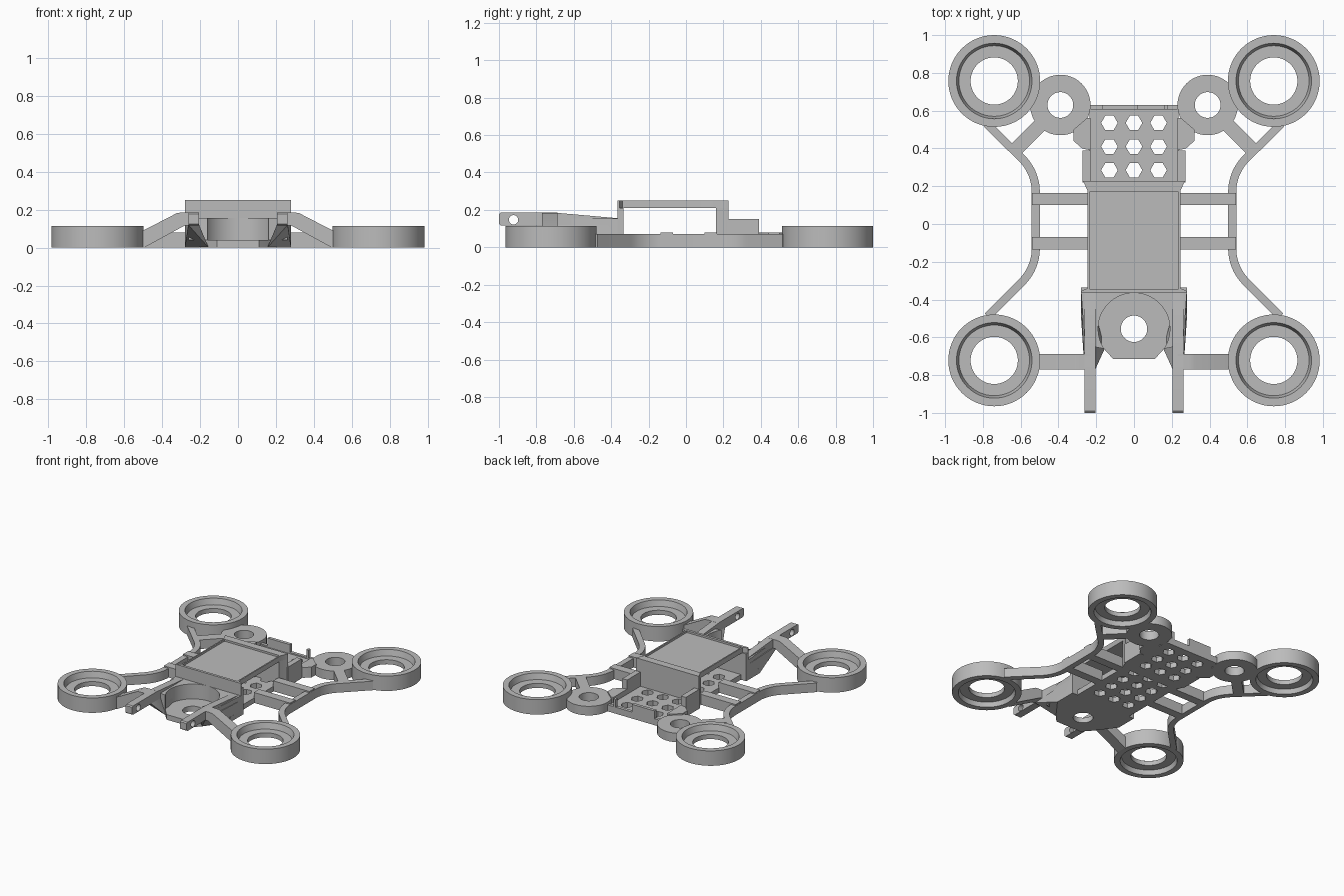
import bpy, bmesh, math
from mathutils import Vector

if "Cube" in bpy.data.objects:
    bpy.data.objects.remove(bpy.data.objects["Cube"], do_unlink=True)

grey = bpy.data.materials.new("plain grey")
grey.use_nodes = True
grey.diffuse_color = (0.5, 0.5, 0.5, 1)
grey.node_tree.nodes["Principled BSDF"].inputs["Base Color"].default_value = (0.5, 0.5, 0.5, 1)


def finish(name, bm):
    """Turn a bmesh into a named, shaded object."""
    bmesh.ops.remove_doubles(bm, verts=bm.verts, dist=0.0001)
    bmesh.ops.recalc_face_normals(bm, faces=bm.faces)
    mesh = bpy.data.meshes.new(name)
    bm.to_mesh(mesh)
    bm.free()
    mesh.materials.append(grey)
    obj = bpy.data.objects.new(name, mesh)
    bpy.context.collection.objects.link(obj)
    bpy.ops.object.select_all(action='DESELECT')
    obj.select_set(True)
    bpy.context.view_layer.objects.active = obj
    bpy.ops.object.shade_smooth_by_angle(angle=math.radians(30))
    return obj


def plate(name, loops, low, high, axis='z', flip=1):
    """Extrude an outline (first loop) with holes (other loops) along an axis."""
    curve = bpy.data.curves.new(name, 'CURVE')
    curve.dimensions = '2D'
    curve.fill_mode = 'BOTH'
    curve.extrude = (high - low) / 2
    for loop in loops:
        spline = curve.splines.new('POLY')
        spline.points.add(len(loop) - 1)
        for point, (u, v) in zip(spline.points, loop):
            point.co = (u, v, 0, 1)
        spline.use_cyclic_u = True
    temp = bpy.data.objects.new(name, curve)
    bpy.context.collection.objects.link(temp)
    bpy.context.view_layer.update()
    graph = bpy.context.evaluated_depsgraph_get()
    mesh = bpy.data.meshes.new_from_object(temp.evaluated_get(graph))
    bm = bmesh.new()
    bm.from_mesh(mesh)
    bpy.data.objects.remove(temp, do_unlink=True)
    bpy.data.curves.remove(curve)
    bpy.data.meshes.remove(mesh)
    middle = (low + high) / 2
    for vert in bm.verts:
        u, v, w = vert.co
        w += middle
        x, y, z = {'z': (u, v, w), 'x': (w, u, v), 'y': (u, w, v)}[axis]
        vert.co = (flip * x, y, z)
    return finish(name, bm)


def arc(cx, cy, r, start=0, end=360, n=48):
    full = end - start == 360
    angles = [math.radians(start + (end - start) * i / (n if full else n - 1)) for i in range(n)]
    return [(cx + r * math.cos(a), cy + r * math.sin(a)) for a in angles]


def rect(x0, x1, y0, y1):
    return [(x0, y0), (x1, y0), (x1, y1), (x0, y1)]


def both(points):
    """Close a right-hand half outline by reflecting it in x."""
    return points + [(-x, y) for x, y in reversed(points)]


def ribbon(path, width):
    """Outline of a strip of constant width along a path."""
    left, right = [], []
    for i, p in enumerate(path):
        a, b = Vector(path[max(i - 1, 0)]), Vector(path[min(i + 1, len(path) - 1)])
        d = (b - a).normalized() * width / 2
        left.append((p[0] - d.y, p[1] + d.x))
        right.append((p[0] + d.y, p[1] - d.x))
    return left + right[::-1]


def lathe(name, profile, cx, cy):
    bm = bmesh.new()
    verts = [bm.verts.new((cx + r, cy, z)) for r, z in profile]
    edges = [bm.edges.new((verts[i - 1], verts[i])) for i in range(len(verts))]
    bmesh.ops.spin(bm, geom=verts + edges, cent=(cx, cy, 0), axis=(0, 0, 1),
                   angle=math.tau, steps=64, use_merge=True)
    return finish(name, bm)


def hull(name, points):
    bm = bmesh.new()
    for p in points:
        bm.verts.new(p)
    bmesh.ops.convex_hull(bm, input=bm.verts)
    return finish(name, bm)


# Base plate with hexagonal vents
vents = [arc(x, 0.535 - 0.125 * row, 0.044, n=6) for row in range(7) for x in (-0.13, 0, 0.13)]
plate("base_plate", [rect(-0.235, 0.235, -0.36, 0.61)] + vents, 0, 0.04)

# Battery bay: front wall, rear wall, rim and recessed lid
plate("bay_front_wall", [rect(-0.28, 0.28, -0.365, -0.335)], 0, 0.21)
plate("bay_rear_wall", [both([(0.24, 0.16), (0.245, 0.175), (0.27, 0.228)])], 0, 0.21)
rim = both([(0.28, -0.365), (0.28, -0.355), (0.245, -0.34), (0.245, 0.175), (0.27, 0.228)])
plate("bay_rim", [rim, rect(-0.235, 0.235, -0.345, 0.17)], 0.21, 0.25)
plate("bay_lid", [rect(-0.24, 0.24, -0.35, 0.175)], 0.21, 0.235)

# Front dish: floor with a round hole, and a wall around it
floor = both([(0.28, -0.36), (0.28, -0.5), (0.16, -0.66), (0.11, -0.715)])
plate("dish_floor", [floor, arc(0, -0.555, 0.07)], 0, 0.04)
wall = [(-0.28, -0.36), (-0.26, -0.64), (-0.16, -0.66)] + arc(0, -0.555, 0.19, 213, -33) \
    + [(0.16, -0.66), (0.26, -0.64), (0.28, -0.36)]
plate("dish_wall", [wall], 0.04, 0.155)

# Rear lip and catches
plate("rear_lip", [rect(-0.23, 0.23, 0.605, 0.63)], 0, 0.05)
plate("rear_stop", [rect(-0.17, 0.02, 0.605, 0.63)], 0.04, 0.11)
plate("rear_catch", [rect(0.16, 0.18, 0.605, 0.63)], 0.04, 0.11)

# Motor rings, stepped on both faces
ring = [(0.243, 0), (0.243, 0.115), (0.2, 0.115), (0.187, 0.07),
        (0.125, 0.07), (0.125, 0.035), (0.19, 0.035), (0.2, 0)]

for side, s in (("left", 1), ("right", -1)):
    lathe(side + "_front_motor_ring", ring, 0.74 * s, -0.722)
    lathe(side + "_rear_motor_ring", ring, 0.74 * s, 0.757)

    # Curved side rail joining the motor rings
    path = [(0.775, -0.489)] + arc(0.77, -0.13, 0.25, 225, 180, 12) \
        + arc(0.77, 0.17, 0.25, 180, 135, 12) + [(0.78, 0.53)]
    plate(side + "_side_rail", [ribbon(path, 0.043)], 0, 0.07, flip=s)

    # Cross bars
    for label, y in (("front", -0.135), ("rear", 0.1)):
        plate(f"{side}_{label}_cross_bar", [rect(0.23, 0.54, y, y + 0.065)], 0, 0.08, flip=s)

    # Rear eyelet, its strut and the gusset to the base
    plate(side + "_rear_eyelet", [arc(0.39, 0.63, 0.16), arc(0.39, 0.63, 0.068)], 0, 0.07, flip=s)
    plate(side + "_rear_strut", [ribbon([(0.49, 0.53), (0.63, 0.39)], 0.075)], 0, 0.07, flip=s)
    plate(side + "_rear_gusset", [[(0.23, 0.39), (0.275, 0.4), (0.32, 0.44), (0.32, 0.5),
                                   (0.25, 0.56), (0.23, 0.56)]], 0, 0.08, flip=s)
    plate(side + "_rear_guard", [rect(0.23, 0.272, 0.22, 0.39)], 0, 0.15, flip=s)

    # Front prong with a pin hole, its sloping root and the brace to the ring
    prong = [(-1, 0.125), (-0.99, 0.117), (-0.6, 0.117), (-0.36, 0.08), (-0.36, 0.155),
             (-0.7, 0.185), (-0.99, 0.185), (-1, 0.178)]
    plate(side + "_front_prong", [prong, arc(-0.922, 0.147, 0.025, n=24)], 0.205, 0.262, 'x', s)
    root = [(0.155, -0.66, 0), (0.19, -0.57, 0), (0.28, -0.5, 0), (0.28, -0.36, 0),
            (0.21, -0.45, 0), (0.205, -0.77, 0.12), (0.262, -0.77, 0.12),
            (0.28, -0.36, 0.12), (0.21, -0.45, 0.12)]
    hull(side + "_prong_root", [(x * s, y, z) for x, y, z in root])
    brace = [(0.515, 0), (0.515, 0.088), (0.49, 0.095), (0.32, 0.183), (0.29, 0.185),
             (0.23, 0.185), (0.23, 0.117), (0.28, 0.117), (0.495, 0)]
    plate(side + "_front_brace", [brace], -0.77, -0.688, 'y', s)
